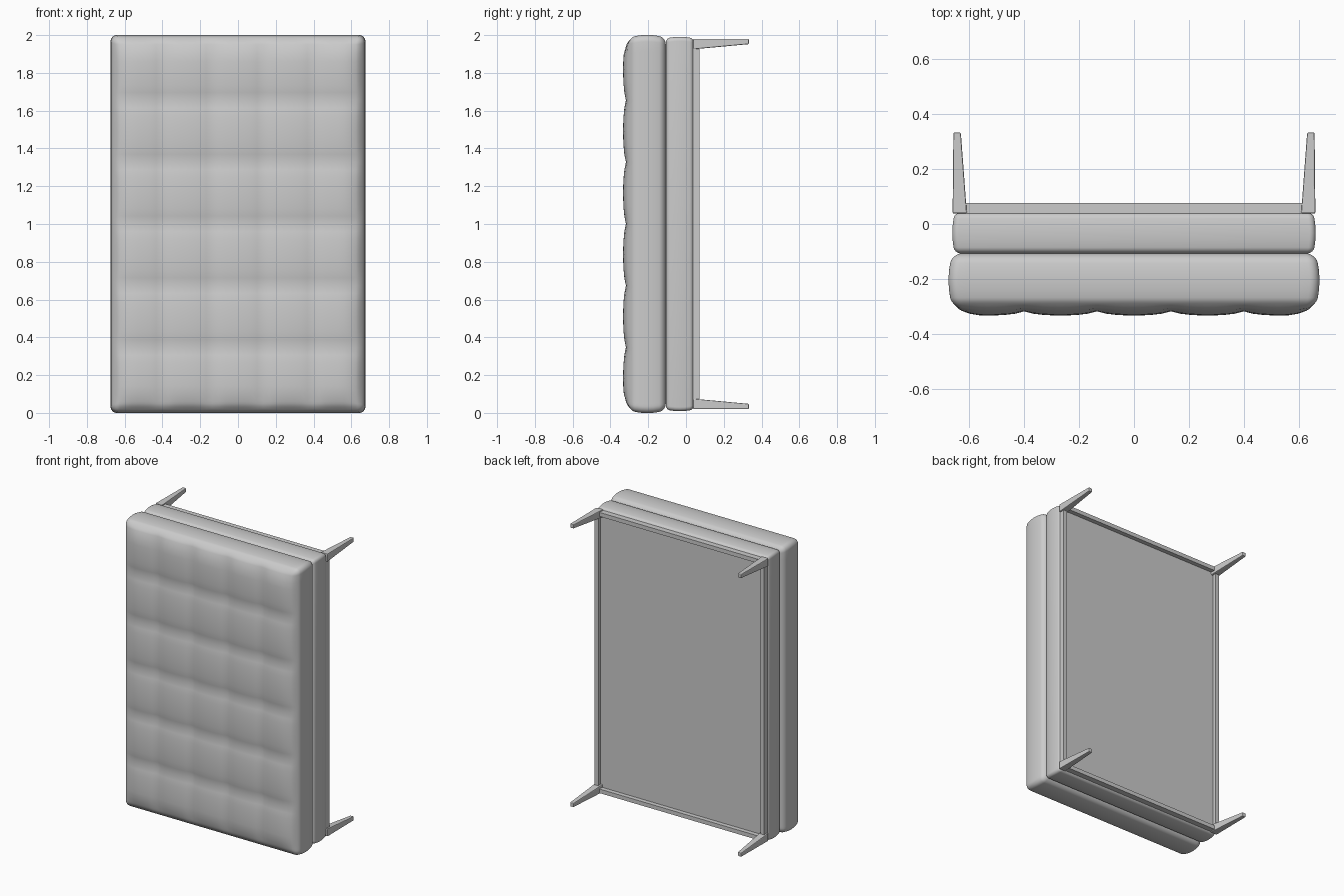
import bpy, bmesh, math
from mathutils import Vector

cube = bpy.data.objects.get("Cube")
if cube:
    bpy.data.objects.remove(cube, do_unlink=True)

grey = bpy.data.materials.new("light_grey")
grey.use_nodes = True
grey.diffuse_color = (0.6, 0.6, 0.6, 1)
grey.node_tree.nodes["Principled BSDF"].inputs["Base Color"].default_value = (0.6, 0.6, 0.6, 1)

COLUMNS = [-0.66, -0.4, -0.135, 0.135, 0.4, 0.66]
ROWS = [0.02 + 0.327 * i for i in range(7)]


def finish(bm, name, smooth=False):
    bmesh.ops.recalc_face_normals(bm, faces=bm.faces)
    mesh = bpy.data.meshes.new(name)
    bm.to_mesh(mesh)
    bm.free()
    mesh.materials.append(grey)
    obj = bpy.data.objects.new(name, mesh)
    bpy.context.collection.objects.link(obj)
    if smooth:
        bpy.ops.object.select_all(action='DESELECT')
        obj.select_set(True)
        bpy.context.view_layer.objects.active = obj
        bpy.ops.object.shade_smooth_by_angle(angle=math.radians(35))
    return obj


def box_mesh(lo, hi):
    bm = bmesh.new()
    bmesh.ops.create_cube(bm, size=1)
    for v in bm.verts:
        v.co = Vector([lo[i] if v.co[i] < 0 else hi[i] for i in range(3)])
    return bm


def box(name, lo, hi):
    return finish(box_mesh(lo, hi), name)


def subdivide_seams(seams, steps):
    return [a + (b - a) * i / steps for a, b in zip(seams, seams[1:]) for i in range(steps)]


def swell(t, seams):
    # puffed arc between neighbouring seams, zero on each seam
    for a, b in zip(seams, seams[1:]):
        if a <= t <= b:
            u = (t - a) / (b - a)
            return max(0, 4 * u * (1 - u)) ** 0.7
    return 0


def edge_fade(t, seams):
    d = max(0, min(t - seams[0], seams[-1] - t))
    return 1 - (1 - min(1, d / 0.1)) ** 2


def cushion(name, lo, hi, r, bulge, tuft=0):
    bm = box_mesh(lo, hi)
    # loop cuts near the edges, across the depth and along the seams
    cuts = [[], [], []]
    for i in range(3):
        for k in (0.25, 0.5, 0.75, 1):
            cuts[i] += [lo[i] + r * k, hi[i] - r * k]
    cuts[1] += [lo[1] + (hi[1] - lo[1]) * k / 6 for k in (2, 3, 4)]
    if tuft:
        cuts[0] += [c for c in subdivide_seams(COLUMNS, 8) if abs(c) < 0.62]
        cuts[2] += [c for c in subdivide_seams(ROWS, 8) if 0.06 < c < 1.94]
    for axis in range(3):
        normal = [0, 0, 0]
        normal[axis] = 1
        for c in cuts[axis]:
            point = [0, 0, 0]
            point[axis] = c
            bmesh.ops.bisect_plane(bm, geom=bm.verts[:] + bm.edges[:] + bm.faces[:],
                                   plane_co=point, plane_no=normal, dist=1e-5)
    mid = (Vector(lo) + Vector(hi)) / 2
    half = (hi[1] - lo[1]) / 2
    for v in bm.verts:
        # rounded edges
        core = Vector([min(max(v.co[i], lo[i] + r), hi[i] - r) for i in range(3)])
        p = core + (v.co - core).normalized() * r
        # swollen sides
        side = bulge * max(0, 1 - ((p.y - mid.y) / half) ** 2)
        for i in (0, 2):
            p[i] += side * (p[i] - mid[i]) / (hi[i] - mid[i])
        # tufted front
        if tuft:
            w = min(1, max(0, (lo[1] + r - p.y) / r))
            fade = edge_fade(p.x, COLUMNS) * edge_fade(p.z, ROWS)
            p.y -= w * fade * tuft * (swell(p.x, COLUMNS) + swell(p.z, ROWS))
        v.co = p
    return finish(bm, name, True)


# Upholstery
cushion("tufted_cushion", (-0.66, -0.303, 0.014), (0.66, -0.107, 1.986), 0.035, 0.015, 0.015)
cushion("base_cushion", (-0.652, -0.107, 0.018), (0.652, 0.042, 1.982), 0.022, 0.009)
box("base_panel", (-0.64, 0.03, 0.03), (0.64, 0.046, 1.97))

# Frame rails and tapered legs
for sx, side in ((1, "left"), (-1, "right")):
    a, b = sorted((sx * 0.622, sx * 0.65))
    box(side + "_rail", (a, 0.038, 0.07), (b, 0.072, 1.93))
    for sz, end in ((1, "upper"), (-1, "lower")):
        bm = box_mesh((0.608, 0.038, 0.925), (0.66, 0.333, 0.98))
        for v in bm.verts:
            if v.co.y > 0.3:
                v.co.x = 0.63 if v.co.x < 0.64 else 0.657
                v.co.z = 0.952 if v.co.z < 0.95 else 0.98
        for v in bm.verts:
            v.co.x *= sx
            v.co.z = 1 + sz * v.co.z
        leg = finish(bm, f"{end}_{side}_leg")
        bev = leg.modifiers.new("soft_edges", 'BEVEL')
        bev.width = 0.005
        bev.segments = 2
for sz, end in ((1, "upper"), (-1, "lower")):
    a, b = sorted((1 + sz * 0.945, 1 + sz * 0.973))
    box(end + "_rail", (-0.62, 0.038, a), (0.62, 0.077, b))
